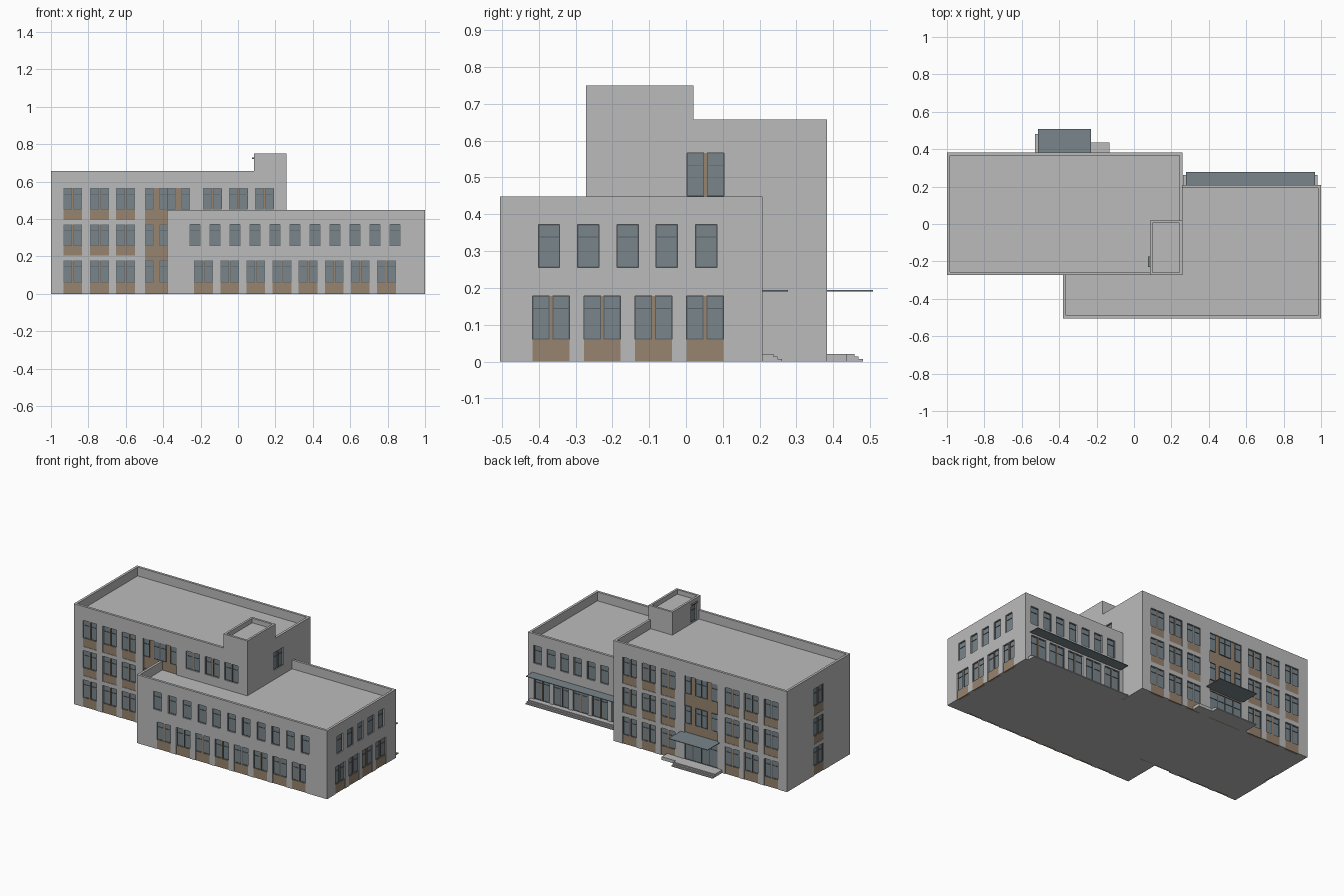
import bpy
import bmesh
from mathutils import Vector

if "Cube" in bpy.data.objects:
    bpy.data.objects.remove(bpy.data.objects["Cube"])


def material(name, rgb):
    m = bpy.data.materials.new(name)
    m.use_nodes = True
    m.diffuse_color = (*rgb, 1)
    m.node_tree.nodes["Principled BSDF"].inputs["Base Color"].default_value = (*rgb, 1)
    return m


GREY = material("wall_grey", (0.5, 0.5, 0.5))
BROWN = material("panel_brown", (0.31, 0.23, 0.16))
BLUE = material("glass_blue_grey", (0.19, 0.235, 0.258))
SLATE = material("frame_slate", (0.1, 0.12, 0.13))


def box(bm, a, b):
    lo = Vector(map(min, a, b))
    hi = Vector(map(max, a, b))
    verts = bmesh.ops.create_cube(bm, size=1)["verts"]
    for v in verts:
        v.co = Vector((c + 0.5) * (h - l) + l for c, l, h in zip(v.co, lo, hi))


def make(name, bm, mat):
    me = bpy.data.meshes.new(name)
    bm.to_mesh(me)
    bm.free()
    me.materials.append(mat)
    ob = bpy.data.objects.new(name, me)
    bpy.context.collection.objects.link(ob)
    return ob


class Wall:
    """A vertical wall plane: u runs along it, depth runs inwards."""

    def __init__(self, axis, plane, outward, cuts):
        self.axis, self.plane, self.outward, self.cuts = axis, plane, outward, cuts

    def point(self, u, z, depth):
        d = self.plane - self.outward * depth
        return (d, u, z) if self.axis == "x" else (u, d, z)

    def slab(self, bm, u0, u1, z0, z1, d0, d1):
        box(bm, self.point(u0, z0, d0), self.point(u1, z1, d1))


glass, frames, panels = bmesh.new(), bmesh.new(), bmesh.new()
tall_cuts, low_cuts, tower_cuts = bmesh.new(), bmesh.new(), bmesh.new()

tall_front = Wall("y", -0.272, -1, tall_cuts)
tall_back = Wall("y", 0.383, 1, tall_cuts)
tall_left = Wall("x", 0.258, 1, tall_cuts)
tall_right = Wall("x", -1, -1, tall_cuts)
low_front = Wall("y", -0.505, -1, low_cuts)
low_back = Wall("y", 0.208, 1, low_cuts)
low_left = Wall("x", 1, 1, low_cuts)
tower_right = Wall("x", 0.085, -1, tower_cuts)

NICHE = 0.016
FLOORS = [(0, 0.06, 0.178), (0.205, 0.255, 0.37), (0.395, 0.45, 0.567)]


def pane(wall, u0, u1, z0, z1, depth=0.009):
    # Glass sheet with a thin rim and a transom
    wall.slab(glass, u0, u1, z0, z1, depth, NICHE + 0.002)
    t, f = 0.0025, depth - 0.003
    for u in (u0, u1 - t):
        wall.slab(frames, u, u + t, z0, z1, f, depth + 0.001)
    for z in (z0, z1 - t, z0 + 0.7 * (z1 - z0)):
        wall.slab(frames, u0 + t, u1 - t, z, z + t, f, depth + 0.001)


def single(wall, u, z0, z1, width=0.058):
    a, b = u - width / 2, u + width / 2
    wall.slab(wall.cuts, a, b, z0, z1, -0.01, NICHE)
    pane(wall, a, b, z0, z1)


def pair(wall, u, floor, width=0.1):
    # Two panes, a centre post and a panel below the sill
    base, sill, head = floor
    a, b, post = u - width / 2, u + width / 2, 0.004
    wall.slab(wall.cuts, a, b, base if base else -0.01, head, -0.01, NICHE)
    if sill > base:
        wall.slab(panels, a, b, base, sill, 0.003, NICHE + 0.002)
    wall.slab(panels, u - post, u + post, sill, head, 0.004, NICHE + 0.002)
    pane(wall, a, u - post, sill, head)
    pane(wall, u + post, b, sill, head)


def stair_bay(wall, floors):
    # Wide brown strip with three lights on each floor
    mid, half = -0.377, 0.12
    wall.slab(wall.cuts, mid - half, mid + half, -0.01, 0.567, -0.01, NICHE)
    wall.slab(panels, mid - half, mid + half, 0, 0.567, 0.008, NICHE + 0.002)
    for base, sill, head in floors:
        for a, b in ((-half, -0.075), (-0.043, 0), (0, 0.043), (0.075, half)):
            pane(wall, mid + a, mid + b, sill, head, 0.005)


# Tall block windows
columns = [-0.884, -0.74, -0.601, -0.137, 0.002, 0.141]
for wall in (tall_front, tall_back):
    for u in columns:
        for floor in FLOORS:
            if wall is tall_front and u > -0.38 and floor[0] < 0.39:
                continue
            if wall is tall_front and u > -0.38:
                floor = (0.45, 0.45, 0.567)
            pair(wall, u, floor)
stair_bay(tall_front, FLOORS)
stair_bay(tall_back, FLOORS[1:])
for floor in FLOORS:
    pair(tall_right, 0.053, floor)
pair(tall_left, 0.053, (0.45, 0.45, 0.567))

# Entrance doors in the back bay
for i in range(4):
    u = -0.497 + 0.06 * i
    pane(tall_back, u, u + 0.06, 0.02, 0.178, 0.005)

# Low block windows
for i in range(11):
    single(low_front, -0.23 + 0.107 * i, 0.255, 0.372)
for i in range(8):
    pair(low_front, -0.184 + 0.1397 * i, FLOORS[0])
for i in range(5):
    single(low_left, -0.372 + 0.1067 * i, 0.255, 0.372)
    pair(low_back, 0.9 - 0.14 * i, (0.02, 0.02, 0.178), 0.11)
for i in range(4):
    pair(low_left, -0.367 + 0.1395 * i, FLOORS[0])
for i in range(7):
    single(low_back, 0.93 - 0.097 * i, 0.255, 0.372)

# Rooftop door
single(tower_right, -0.203, 0.605, 0.71, 0.055)


def block(name, a, b, roof, rim, cuts):
    # Solid mass with a sunken roof behind a parapet, and its openings
    bm = bmesh.new()
    box(bm, a, b)
    ob = make(name, bm, GREY)
    box(cuts, (a[0] + rim, a[1] + rim, roof), (b[0] - rim, b[1] - rim, b[2] + 0.05))
    cutter = make(name + "_cutter", cuts, GREY)
    cutter.hide_render = True
    mod = ob.modifiers.new("openings", "BOOLEAN")
    mod.operation = "DIFFERENCE"
    mod.solver = "EXACT"
    mod.object = cutter
    bpy.context.view_layer.objects.active = ob
    bpy.ops.object.modifier_apply(modifier=mod.name)
    bpy.data.objects.remove(cutter)


block("tall_block", (-1, -0.272, 0), (0.258, 0.383, 0.658), 0.6, 0.016, tall_cuts)
block("low_block", (-0.38, -0.505, 0), (1, 0.208, 0.448), 0.39, 0.016, low_cuts)
block("roof_tower", (0.085, -0.272, 0.595), (0.258, 0.02, 0.75), 0.72, 0.014, tower_cuts)

make("window_glass", glass, BLUE)
make("window_frames", frames, SLATE)
make("brown_panels", panels, BROWN)

# Canopies over the entrances and the rooftop door
bm = bmesh.new()
box(bm, (-0.512, 0.375, 0.19), (-0.23, 0.508, 0.194))
box(bm, (0.277, 0.2, 0.19), (0.967, 0.277, 0.194))
box(bm, (0.074, -0.23, 0.722), (0.09, -0.175, 0.728))
make("canopies", bm, BLUE)

# Entrance steps, terrace and side landing
bm = bmesh.new()
for i in range(3):
    top, out = 0.02 - 0.0067 * i, 0.012 * i
    box(bm, (-0.53, 0.37, 0), (-0.23, 0.457 + out, top))
    box(bm, (0.262, 0.2, 0), (0.98, 0.237 + out, top))
box(bm, (-0.23, 0.37, 0), (-0.13, 0.437, 0.02))
make("entrance_steps", bm, GREY)
